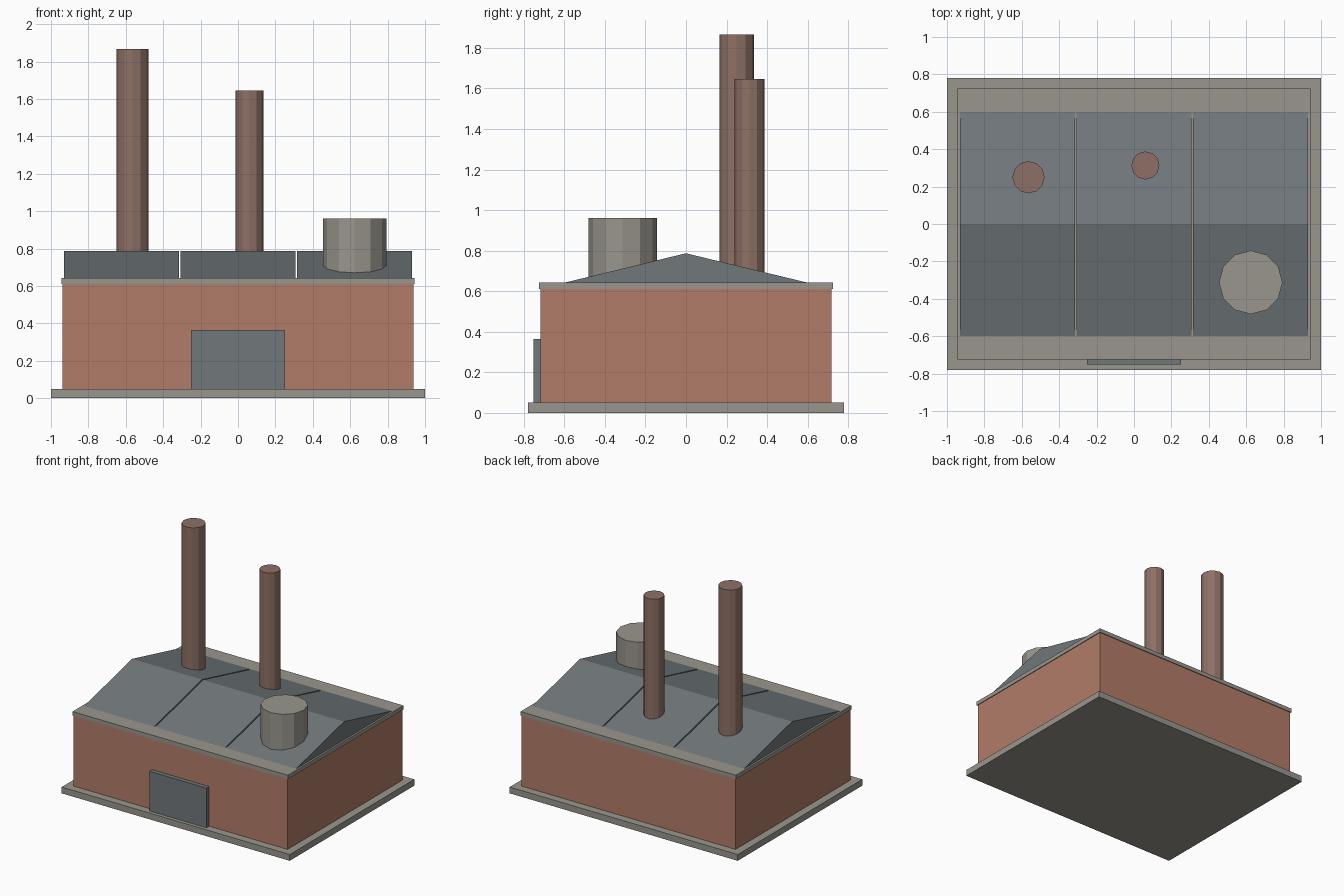
import bpy, bmesh, math
from mathutils import Matrix

if "Cube" in bpy.data.objects:
    bpy.data.objects.remove(bpy.data.objects["Cube"])


def material(name, rgb):
    m = bpy.data.materials.new(name)
    m.diffuse_color = (*rgb, 1.0)
    m.use_nodes = True
    m.node_tree.nodes["Principled BSDF"].inputs["Base Color"].default_value = m.diffuse_color
    return m


BRICK = material("brick", (0.445, 0.202, 0.141))
STONE = material("grey stone", (0.318, 0.305, 0.266))
SLATE = material("slate", (0.165, 0.188, 0.198))
CHIMNEY = material("chimney brick", (0.270, 0.163, 0.134))


def finish(name, bm, mat):
    bmesh.ops.recalc_face_normals(bm, faces=bm.faces)
    me = bpy.data.meshes.new(name)
    bm.to_mesh(me)
    bm.free()
    me.materials.append(mat)
    ob = bpy.data.objects.new(name, me)
    bpy.context.collection.objects.link(ob)
    return ob


def box(name, x, y, z, mat):
    """Box from (min, max) pairs."""
    bm = bmesh.new()
    size = [b - a for a, b in (x, y, z)]
    mid = [(a + b) / 2 for a, b in (x, y, z)]
    bmesh.ops.create_cube(bm, size=1, matrix=Matrix.Translation(mid) @ Matrix.Diagonal((*size, 1)))
    return finish(name, bm, mat)


def cylinder(name, x, y, r, z0, z1, mat, sides=12):
    bm = bmesh.new()
    bmesh.ops.create_cone(bm, cap_ends=True, segments=sides, radius1=r, radius2=r,
                          depth=z1 - z0, matrix=Matrix.Translation((x, y, (z0 + z1) / 2)))
    return finish(name, bm, mat)


def gable(name, xc, width, half_depth, z0, z1, mat):
    """Triangular profile in y-z, extruded along x."""
    bm = bmesh.new()
    pts = [(-half_depth, z0), (half_depth, z0), (0, z1)]
    face = bm.faces.new([bm.verts.new((xc - width / 2, y, z)) for y, z in pts])
    ext = bmesh.ops.extrude_face_region(bm, geom=[face])
    verts = [v for v in ext["geom"] if isinstance(v, bmesh.types.BMVert)]
    bmesh.ops.translate(bm, verts=verts, vec=(width, 0, 0))
    # extruding keeps the starting face as the near end cap
    return finish(name, bm, mat)


# Main building
box("base_slab", (-1, 1), (-0.78, 0.78), (0, 0.05), STONE)
box("walls", (-0.938, 0.938), (-0.718, 0.718), (0.05, 0.61), BRICK)
box("cornice", (-0.944, 0.944), (-0.724, 0.724), (0.61, 0.642), STONE)
box("door", (-0.25, 0.25), (-0.752, -0.718), (0.05, 0.365), SLATE)

# Three roof bays with narrow gaps
for i in range(3):
    gable(f"roof_bay_{i + 1}", (i - 1) * 0.623, 0.613, 0.6, 0.642, 0.787, SLATE)

# Chimneys and roof tank
cylinder("tall_chimney", -0.564, 0.25, 0.086, 0.642, 1.867, CHIMNEY)
cylinder("short_chimney", 0.061, 0.313, 0.075, 0.642, 1.646, CHIMNEY)
cylinder("roof_tank", 0.624, -0.312, 0.17, 0.642, 0.96, STONE)
